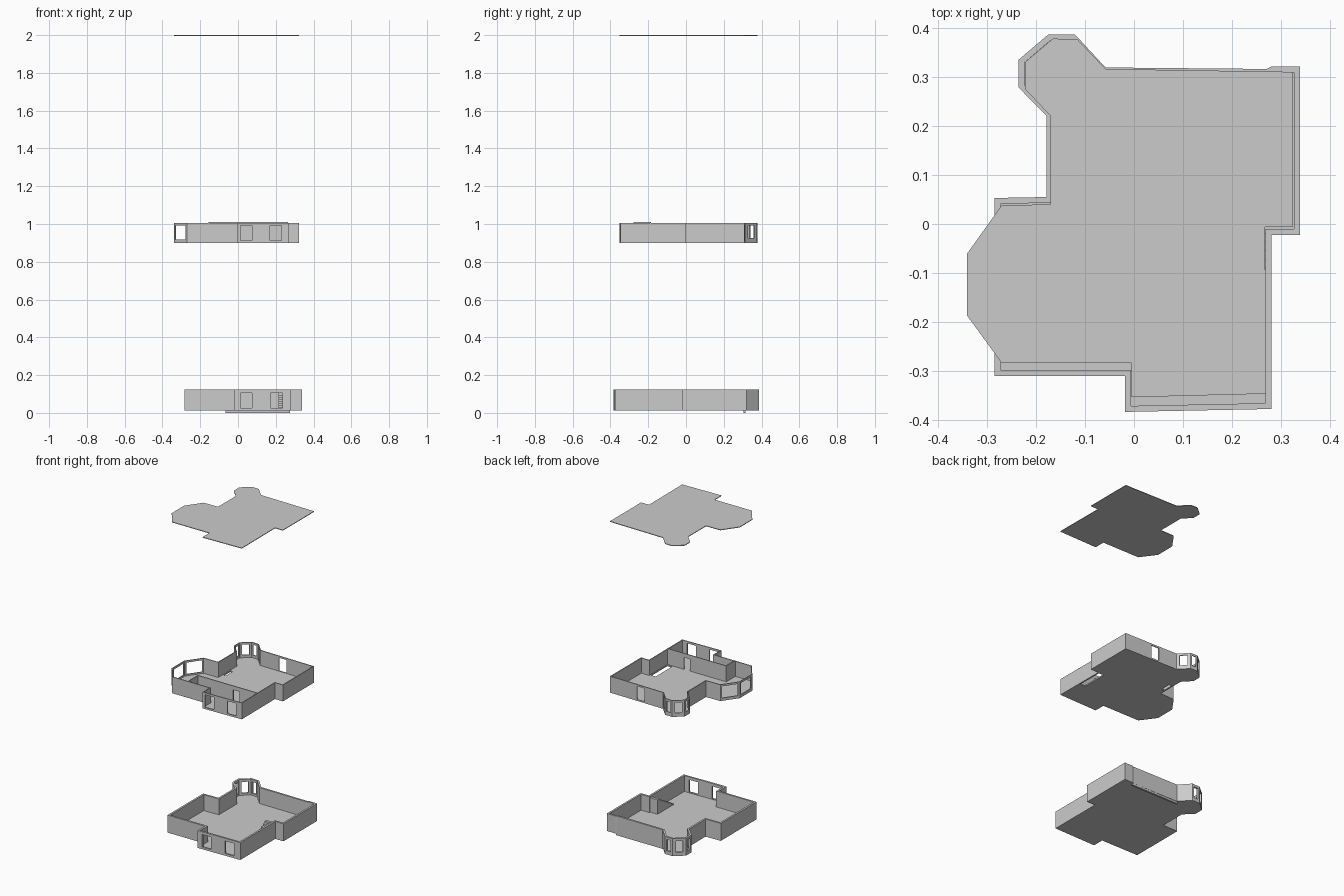
import bpy, bmesh, math
from mathutils import Vector

if "Cube" in bpy.data.objects:
    bpy.data.objects.remove(bpy.data.objects["Cube"])

# Plan outlines (clockwise seen from above)
UPPER = [(-.34, -.06), (-.27, .038), (-.17, .04), (-.17, .22), (-.222, .275), (-.222, .33),
         (-.165, .378), (-.115, .376), (-.058, .316), (.323, .31), (.323, -.006), (.267, -.006),
         (.269, -.346), (-.005, -.353), (-.005, -.283), (-.27, -.283), (-.34, -.187)]
LOWER = [(-.284, .053), (-.178, .055), (-.178, .22), (-.235, .278), (-.235, .335),
         (-.175, .386), (-.12, .386), (-.058, .319), (.27, .316), (.28, .321), (.338, .321),
         (.338, -.022), (.28, -.022), (.28, -.377), (-.018, -.383), (-.018, -.31), (-.284, -.31)]


def prism(name, pts, z0, z1):
    """Vertical extrusion of a plan outline."""
    bm = bmesh.new()
    face = bm.faces.new([bm.verts.new((x, y, z0)) for x, y in pts])
    new = bmesh.ops.extrude_face_region(bm, geom=[face])["geom"]
    bmesh.ops.translate(bm, vec=(0, 0, z1 - z0),
                        verts=[g for g in new if isinstance(g, bmesh.types.BMVert)])
    bmesh.ops.recalc_face_normals(bm, faces=bm.faces)
    mesh = bpy.data.meshes.new(name)
    bm.to_mesh(mesh)
    bm.free()
    ob = bpy.data.objects.new(name, mesh)
    bpy.context.collection.objects.link(ob)
    return ob


def rect(name, x0, x1, y0, y1, z0, z1):
    return prism(name, [(x0, y0), (x1, y0), (x1, y1), (x0, y1)], z0, z1)


def inset(pts, d):
    """Mitred inward offset of a clockwise outline."""
    out = []
    n = len(pts)
    for i in range(n):
        a, b, c = (Vector(pts[(i + k) % n]) for k in (-1, 0, 1))
        u, v = (b - a).normalized(), (c - b).normalized()
        n1, n2 = Vector((u.y, -u.x)), Vector((v.y, -v.x))
        p = b + (n1 + n2) * d / (1 + n1.dot(n2))
        out.append((p.x, p.y))
    return out


def cut(ob, cutter):
    cutter.hide_render = True
    m = ob.modifiers.new("cut", "BOOLEAN")
    m.operation, m.solver, m.object = "DIFFERENCE", "EXACT", cutter
    bpy.context.view_layer.objects.active = ob
    bpy.ops.object.modifier_apply(modifier=m.name)
    bpy.data.objects.remove(cutter)


def opening(ob, pts, i, t0, t1, z0, z1, depth=.02):
    """Window or door through wall segment i, between fractions t0 and t1."""
    a, b = Vector(pts[i]), Vector(pts[(i + 1) % len(pts)])
    u = (b - a).normalized()
    nrm = Vector((u.y, -u.x)) * depth
    p, q = a.lerp(b, t0), a.lerp(b, t1)
    cut(ob, prism("cutter", [p - nrm, q - nrm, q + nrm, p + nrm], z0, z1))


def storey(name, pts, z0, z1, thick, slab):
    ob = prism(name, pts, z0, z1)
    cut(ob, prism("cutter", inset(pts, thick), z0 + slab, z1 + .05))
    return ob


# Lower storey with tower and front windows
low = storey("lower_storey", LOWER, .012, .124, .012, .01)
for seg in (3, 4, 5):
    opening(low, LOWER, seg, .24, .76, .035, .108)
for x0, x1 in ((.013, .075), (.172, .235)):
    cut(low, rect("cutter", x0, x1, -.41, -.35, .026, .106))
rect("back_foundation", -.065, .275, .304, .316, 0, .02)

# Staircase along the right wall, rising to the back
steps = 9
for i in range(steps):
    y = -.18 + i * .018
    rect("stair_step", .215, .268, y, y + .018, .02, .02 + (i + 1) * .0105)

# Middle storey with bay, tower and front windows, back door and stair holes
mid = storey("middle_storey", UPPER, .9, 1.005, .006, .008)
for seg in (0, 15, 16):
    opening(mid, UPPER, seg, .1, .9, .918, .993)
for seg in (4, 5, 6, 7):
    opening(mid, UPPER, seg, .22, .78, .925, .992)
for x0, x1 in ((.013, .075), (.17, .23)):
    cut(mid, rect("cutter", x0, x1, -.38, -.33, .912, .992))
cut(mid, rect("cutter", .075, .128, .29, .33, .91, .994))
cut(mid, rect("cutter", .222, .258, -.178, -.01, .88, .95))
cut(mid, rect("cutter", -.16, -.142, .08, .15, .88, .95))

# Inner partition with a doorway
part = prism("partition_wall", [(-.156, -.279), (-.156, -.185), (.264, -.185), (.264, -.191),
                                (-.15, -.191), (-.15, -.279)], .905, 1.01)
cut(part, rect("cutter", .1, .145, -.21, -.17, .908, .985))

# Flat roof plate
prism("roof_plate", UPPER, 1.996, 2.0)
